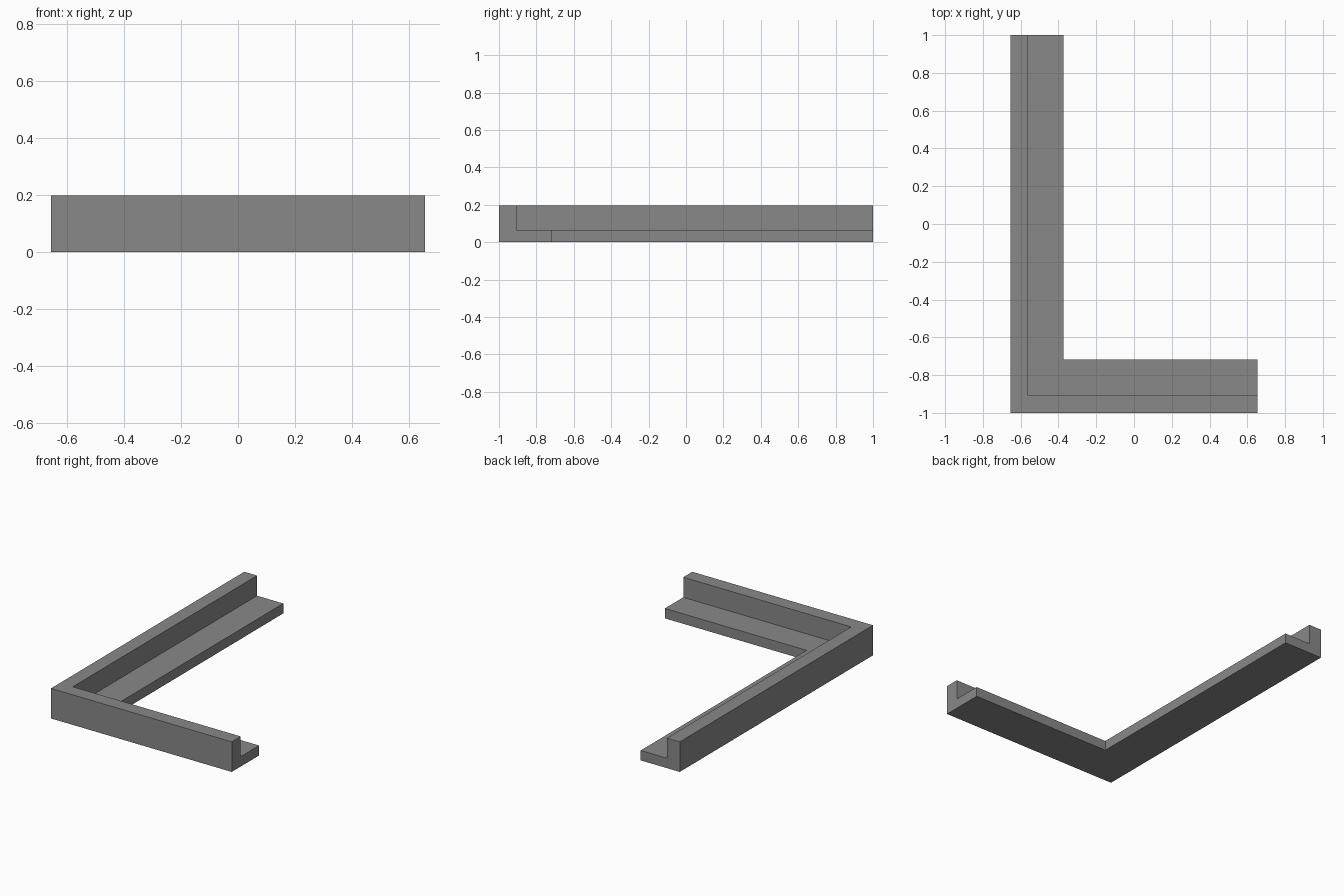
import bpy
import bmesh

cube = bpy.data.objects.get("Cube")
if cube:
    bpy.data.objects.remove(cube, do_unlink=True)

HALF_X, HALF_Y = 0.655, 1.0
HEIGHT, LEDGE_HEIGHT = 0.197, 0.065
WALL, WIDTH = 0.093, 0.283

# Plain grey material
grey = bpy.data.materials.new("plain grey")
grey.use_nodes = True
colour = (0.25, 0.25, 0.25, 1)
grey.diffuse_color = colour
grey.node_tree.nodes["Principled BSDF"].inputs["Base Color"].default_value = colour

# Rebated section: (distance in from the outer face, height)
section = [(0, 0), (WIDTH, 0), (WIDTH, LEDGE_HEIGHT),
           (WALL, LEDGE_HEIGHT), (WALL, HEIGHT), (0, HEIGHT)]

# Sweep the section along the short arm, round the mitred corner, up the long arm
bm = bmesh.new()
stations = []
for place in (lambda d: (HALF_X, d - HALF_Y),
              lambda d: (d - HALF_X, d - HALF_Y),
              lambda d: (d - HALF_X, HALF_Y)):
    stations.append([bm.verts.new((*place(d), z)) for d, z in section])
for a, b in zip(stations, stations[1:]):
    for i in range(len(section)):
        j = (i + 1) % len(section)
        bm.faces.new((a[i], a[j], b[j], b[i]))

# End caps
bm.faces.new(stations[0])
bm.faces.new(stations[-1])
bmesh.ops.recalc_face_normals(bm, faces=bm.faces)

mesh = bpy.data.meshes.new("corner_frame")
bm.to_mesh(mesh)
bm.free()
mesh.materials.append(grey)
frame = bpy.data.objects.new("corner_frame", mesh)
bpy.context.collection.objects.link(frame)
